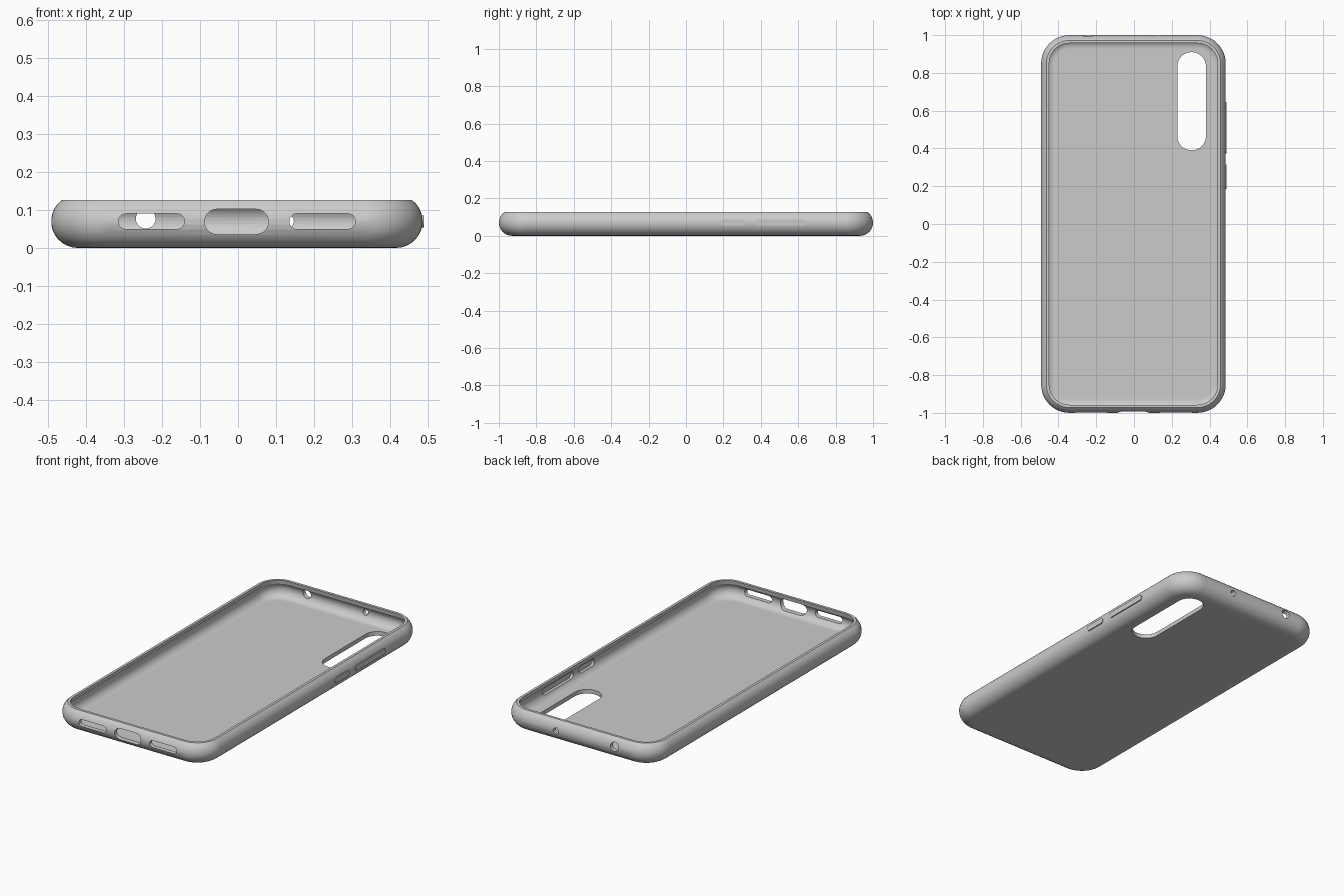
import bpy, bmesh
from math import sin, cos, pi, radians
from mathutils import Vector

cube = bpy.data.objects.get("Cube")
if cube:
    bpy.data.objects.remove(cube)

CX, HALF_X, HALF_Y, CORNER = -0.003, 0.489, 1.0, 0.15
MID, RADIUS, RIM_Z = 0.07, 0.07, 0.126
WALL = 0.024

grey = bpy.data.materials.new("case grey")
grey.use_nodes = True
colour = (0.6, 0.6, 0.6, 1)
grey.diffuse_color = colour
grey.node_tree.nodes["Principled BSDF"].inputs["Base Color"].default_value = colour


def make_object(name, bm):
    bmesh.ops.recalc_face_normals(bm, faces=bm.faces)
    mesh = bpy.data.meshes.new(name)
    bm.to_mesh(mesh)
    bm.free()
    mesh.materials.append(grey)
    obj = bpy.data.objects.new(name, mesh)
    bpy.context.collection.objects.link(obj)
    return obj


def rounded_ring(bm, hx, hy, r, centre, u, v, steps=12):
    """Loop of vertices round a rounded rectangle in the plane of u and v."""
    verts = []
    for k, (sx, sy) in enumerate([(1, 1), (-1, 1), (-1, -1), (1, -1)]):
        for i in range(steps + 1):
            a = (k + i / steps) * pi / 2
            p = u * (sx * (hx - r) + r * cos(a)) + v * (sy * (hy - r) + r * sin(a))
            verts.append(bm.verts.new(centre + p))
    return verts


def loft(bm, rings):
    for a, b in zip(rings, rings[1:]):
        for i in range(len(a)):
            j = (i + 1) % len(a)
            bm.faces.new((a[i], a[j], b[j], b[i]))
    bm.faces.new(rings[0])
    bm.faces.new(rings[-1])


X, Y, Z = Vector((1, 0, 0)), Vector((0, 1, 0)), Vector((0, 0, 1))


def slot(name, centre, axis, u, v, hu, hv, depth):
    """Round-ended prism, hu by hv half sizes, reaching depth each way."""
    bm = bmesh.new()
    r = min(hu, hv) * 0.999
    loft(bm, [rounded_ring(bm, hu, hv, r, Vector(centre) + axis * d, u, v, 8)
              for d in (-depth, depth)])
    return make_object(name, bm)


# Shell: outer curve from the back plate to the rim, then the inner curve down
profile = [(0.09, 0)]
for i in range(13):
    a = radians(-90 + 143 * i / 12)
    profile.append((RADIUS - RADIUS * cos(a), MID + RADIUS * sin(a)))
profile[-1] = (profile[-1][0], RIM_Z)
profile.append((0.043, RIM_Z))
inner = RADIUS - WALL
for i in range(13):
    a = radians(48 - 138 * i / 12)
    profile.append((RADIUS - inner * cos(a), MID + inner * sin(a)))
profile.append((0.09, MID - inner))

bm = bmesh.new()
rings = [rounded_ring(bm, HALF_X - d, HALF_Y - d, CORNER - d, Vector((CX, 0, z)), X, Y)
         for d, z in profile]
loft(bm, rings)
case = make_object("case_shell", bm)

# Openings: camera window, speaker slots, charging port, top holes, button pockets
buttons = {"volume_button": (0.51, 0.14), "power_button": (0.25, 0.07)}
cutters = [
    slot("camera_cutter", (0.305, 0.65, 0), Z, X, Y, 0.076, 0.26, 0.1),
    slot("left_speaker_cutter", (0.222, -1, 0.07), Y, X, Z, 0.087, 0.02, 0.1),
    slot("right_speaker_cutter", (-0.228, -1, 0.07), Y, X, Z, 0.087, 0.02, 0.1),
    slot("port_cutter", (-0.004, -1, 0.069), Y, X, Z, 0.084, 0.033, 0.1),
    slot("jack_cutter", (-0.243, 1, 0.077), Y, X, Z, 0.026, 0.026, 0.1),
    slot("microphone_cutter", (0.13, 1, 0.07), Y, X, Z, 0.017, 0.017, 0.1),
]
for name, (y, half) in buttons.items():
    cutters.append(slot(name + "_cutter", (0.446, y, 0.07), X, Y, Z, half, 0.02, 0.028))

bpy.context.view_layer.objects.active = case
for cutter in cutters:
    mod = case.modifiers.new(cutter.name, "BOOLEAN")
    mod.operation = "DIFFERENCE"
    mod.solver = "EXACT"
    mod.object = cutter
    bpy.ops.object.modifier_apply(modifier=mod.name)
    bpy.data.objects.remove(cutter)

# Raised side buttons
parts = [case]
for name, (y, half) in buttons.items():
    parts.append(slot(name, (0.482, y, 0.07), X, Y, Z, half - 0.004, 0.016, 0.008))

# Smooth curves with crisp rims
for obj in parts:
    bpy.ops.object.select_all(action="DESELECT")
    obj.select_set(True)
    bpy.context.view_layer.objects.active = obj
    bpy.ops.object.shade_smooth_by_angle(angle=radians(30))
    weighted = obj.modifiers.new("even shading", "WEIGHTED_NORMAL")
    weighted.keep_sharp = True
